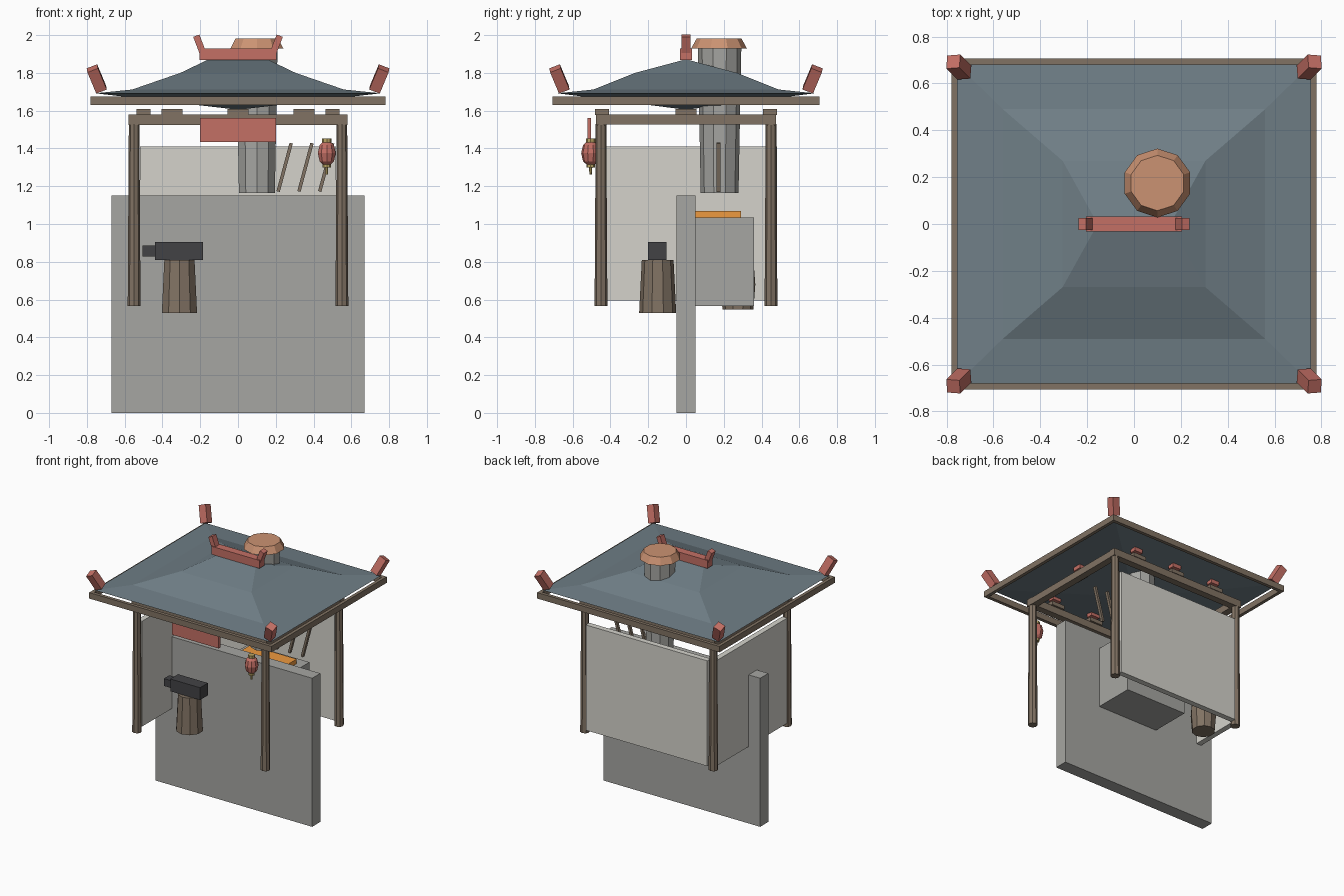
import bpy, bmesh, math
from mathutils import Vector, Matrix

if "Cube" in bpy.data.objects:
    bpy.data.objects.remove(bpy.data.objects["Cube"])


def material(name, rgb):
    m = bpy.data.materials.new(name)
    m.diffuse_color = (*rgb, 1)
    m.use_nodes = True
    m.node_tree.nodes["Principled BSDF"].inputs["Base Color"].default_value = m.diffuse_color
    return m


WOOD = material("wood", (0.22, 0.17, 0.125))
PLASTER = material("plaster", (0.66, 0.65, 0.60))
STONE = material("stone", (0.38, 0.38, 0.36))
TILE = material("roof_tile", (0.16, 0.21, 0.24))
RED = material("red_paint", (0.55, 0.16, 0.13))
COPPER = material("copper", (0.60, 0.29, 0.17))
IRON = material("iron", (0.055, 0.055, 0.06))
GOLD = material("gold", (0.50, 0.38, 0.13))
EMBER = material("ember", (0.85, 0.32, 0.05))


def finish(name, bm, mat):
    bmesh.ops.recalc_face_normals(bm, faces=bm.faces)
    me = bpy.data.meshes.new(name)
    bm.to_mesh(me)
    bm.free()
    ob = bpy.data.objects.new(name, me)
    bpy.context.collection.objects.link(ob)
    me.materials.append(mat)
    return ob


def box(name, x, y, z, mat):
    """Axis-aligned box from (min, max) ranges."""
    bm = bmesh.new()
    bmesh.ops.create_cube(bm, size=1)
    for v in bm.verts:
        v.co = [(r[0] + r[1]) / 2 + c * (r[1] - r[0]) for r, c in zip((x, y, z), v.co)]
    return finish(name, bm, mat)


def tilted_box(name, size, center, direction, mat):
    """Box whose long z axis leans along direction."""
    bm = bmesh.new()
    rot = Vector((0, 0, 1)).rotation_difference(Vector(direction)).to_matrix().to_4x4()
    bmesh.ops.create_cube(bm, size=1, matrix=Matrix.Translation(center) @ rot @ Matrix.Diagonal((*size, 1)))
    return finish(name, bm, mat)


def turned(name, cx, cy, profile, sides, mat):
    """Closed faceted solid from (radius, z) rings."""
    bm = bmesh.new()
    rings = []
    for r, z in profile:
        rings.append([bm.verts.new((cx + r * math.sin(2 * math.pi * i / sides),
                                    cy + r * math.cos(2 * math.pi * i / sides), z))
                      for i in range(sides)])
    for a, b in zip(rings, rings[1:]):
        for i in range(sides):
            j = (i + 1) % sides
            bm.faces.new((a[i], a[j], b[j], b[i]))
    bm.faces.new(rings[0])
    bm.faces.new(rings[-1])
    return finish(name, bm, mat)


# Upright stone slab
box("stone_slab", (-0.67, 0.67), (-0.05, 0.05), (0, 1.15), STONE)

# Corner posts and top beams
for sx in (-1, 1):
    for sy in (-1, 1):
        turned("corner_post", sx * 0.55, sy * 0.45, [(0.034, 0.565), (0.028, 1.53)], 8, WOOD)
for s in (-1, 1):
    box("long_beam", (-0.58, 0.58), (s * 0.45 - 0.027, s * 0.45 + 0.027), (1.525, 1.58), WOOD)
    box("side_beam", (s * 0.55 - 0.027, s * 0.55 + 0.027), (-0.477, 0.477), (1.526, 1.579), WOOD)

# Walls on the back and left
box("back_wall", (-0.52, 0.52), (0.44, 0.483), (0.595, 1.41), PLASTER)
box("left_wall", (-0.572, -0.53), (-0.42, 0.44), (0.595, 1.41), PLASTER)

# Bracket pads with small red blocks above
pads = [(x, y, 0.055, 0.037) for x in (-0.35, 0, 0.35) for y in (-0.445, 0.445)]
pads += [(x, 0, 0.038, 0.055) for x in (-0.5, 0.5)]
for x, y, hx, hy in pads:
    box("bracket_pad", (x - hx, x + hx), (y - hy, y + hy), (1.578, 1.608), WOOD)
    box("bracket_block", (x - hx * 0.65, x + hx * 0.65), (y - hy * 0.65, y + hy * 0.65), (1.635, 1.665), RED)

# Curved hip roof: stacked rectangles up to a ridge, underside dips to a point
bm = bmesh.new()
rings = []
for hx, hy, z in [(0.755, 0.68, 1.692), (0.56, 0.49, 1.712), (0.305, 0.27, 1.80)]:
    rings.append([bm.verts.new((a * hx, b * hy, z)) for a, b in ((-1, -1), (1, -1), (1, 1), (-1, 1))])
left, right = (bm.verts.new((x, 0, 1.872)) for x in (-0.155, 0.155))
rings.append([left, right, right, left])
low = bm.verts.new((0, 0, 1.605))
for i in range(4):
    j = (i + 1) % 4
    for a, b in zip(rings, rings[1:]):
        quad = list(dict.fromkeys((a[i], a[j], b[j], b[i])))
        bm.faces.new(quad)
    bm.faces.new((rings[0][j], rings[0][i], low))
finish("roof", bm, TILE)

# Eave boards
for s in (-1, 1):
    box("eave_board_long", (-0.78, 0.78), sorted((s * 0.68, s * 0.706)), (1.63, 1.676), WOOD)
    box("eave_board_side", sorted((s * 0.755, s * 0.78)), (-0.68, 0.68), (1.63, 1.676), WOOD)

# Upturned corner ornaments and ridge
for sx in (-1, 1):
    for sy in (-1, 1):
        tilted_box("corner_ornament", (0.06, 0.06, 0.13), (sx * 0.748, sy * 0.67, 1.768),
                   (sx * 0.42, sy * 0.42, 1), RED)
    tilted_box("ridge_end", (0.035, 0.05, 0.10), (sx * 0.203, 0, 1.95), (sx * 0.38, 0, 1), RED)
box("ridge_beam", (-0.205, 0.205), (-0.031, 0.031), (1.868, 1.93), RED)

# Chimney and cap
turned("chimney", 0.1, 0.178, [(0.1, 1.165), (0.115, 1.94)], 10, STONE)
turned("chimney_cap", 0.1, 0.175, [(0.147, 1.93), (0.118, 1.983)], 10, COPPER)

# Hearth with embers
box("hearth", (-0.16, 0.36), (0.0, 0.36), (0.565, 1.035), STONE)
box("embers", (-0.1, 0.3), (0.05, 0.29), (1.035, 1.07), EMBER)

# Blank sign board and lantern
box("sign_board", (-0.2, 0.2), (-0.522, -0.502), (1.435, 1.562), RED)
turned("lantern_body", 0.47, -0.505,
       [(0.018, 1.312), (0.04, 1.332), (0.05, 1.375), (0.04, 1.418), (0.018, 1.438)], 10, RED)
turned("lantern_top", 0.47, -0.505, [(0.025, 1.43), (0.025, 1.453)], 8, GOLD)
turned("lantern_base", 0.47, -0.505, [(0.022, 1.298), (0.022, 1.318)], 8, GOLD)
turned("lantern_tassel", 0.47, -0.505, [(0.006, 1.262), (0.009, 1.30)], 6, GOLD)

# Leaning tool handles
for x in (0.247, 0.357, 0.467):
    tilted_box("tool_handle", (0.018, 0.022, 0.265), (x, 0.172, 1.30), (0.27, 0, 1), WOOD)

# Anvil on a stump
turned("anvil_stump", -0.31, -0.15, [(0.098, 0.53), (0.084, 0.81)], 10, WOOD)
box("anvil_body", (-0.44, -0.185), (-0.2, -0.104), (0.81, 0.905), IRON)
box("anvil_horn", (-0.505, -0.44), (-0.185, -0.119), (0.828, 0.885), IRON)

# Quench barrel behind the slab
turned("barrel", -0.405, 0.275, [(0.082, 0.548), (0.092, 0.68), (0.082, 0.81)], 10, WOOD)
